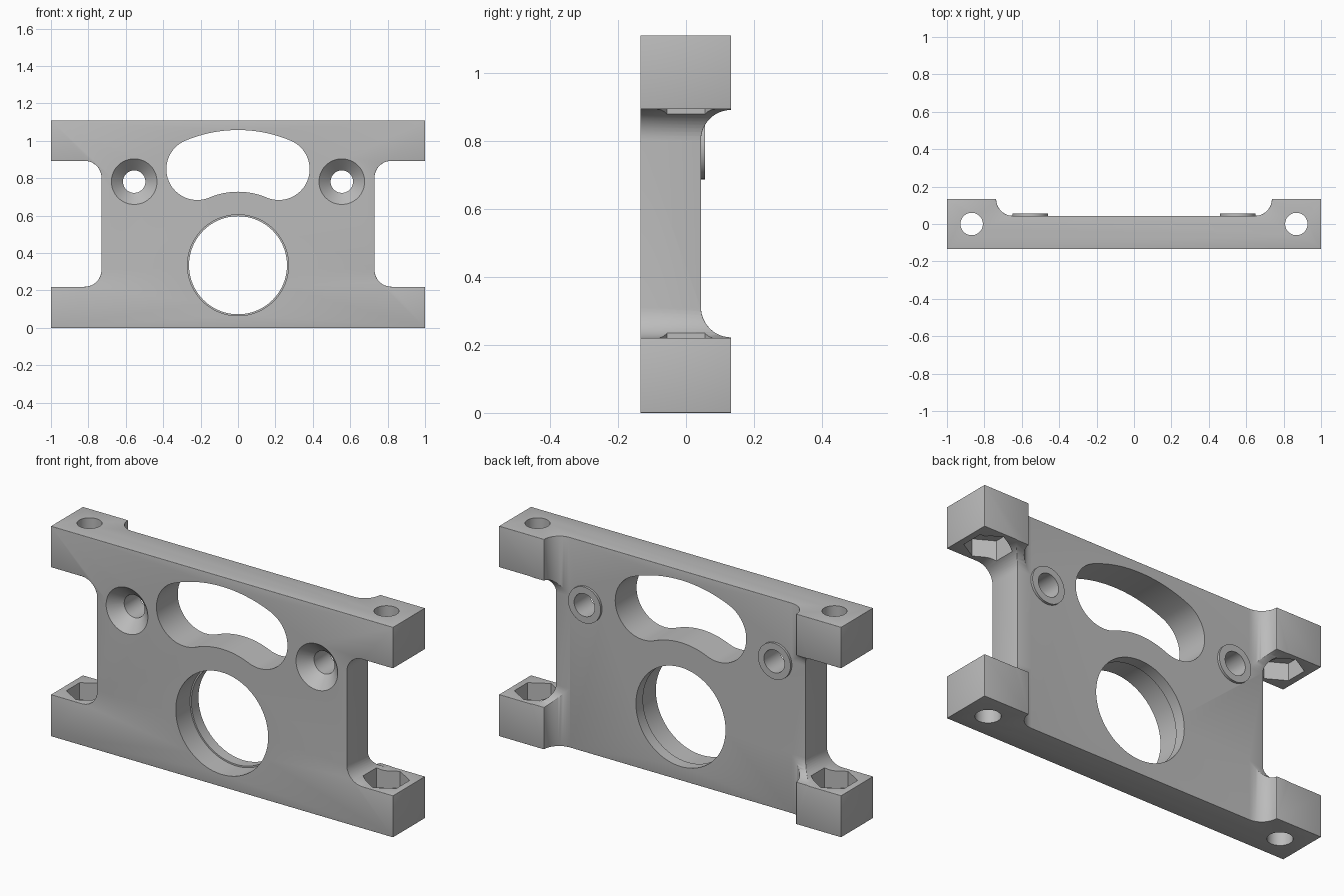
import bpy, bmesh
from math import sin, cos, pi, radians
from mathutils import Vector

old = bpy.data.objects.get("Cube")
if old:
    bpy.data.objects.remove(old)

# Main sizes
HEIGHT, FRONT, BACK, FLOOR = 1.11, -0.134, 0.133, 0.044
ARM_LOW, ARM_HIGH = 0.22, 0.893
WAIST, FILLET = 0.73, 0.09
BORE_Z, SCREW_X, SCREW_Z, BOLT_X = 0.335, 0.555, 0.782, 0.868

grey = bpy.data.materials.new("plain_grey")
grey.use_nodes = True
grey.diffuse_color = (0.5, 0.5, 0.5, 1)
grey.node_tree.nodes["Principled BSDF"].inputs["Base Color"].default_value = (0.5, 0.5, 0.5, 1)

# Ways of placing a 2D profile (a, b) at depth c
ALONG_X = lambda a, b, c: (c, a, b)
ALONG_Y = lambda a, b, c: (a, c, b)
ALONG_Z = lambda a, b, c: (a, b, c)


def arc(cx, cy, r, start, end, steps=12):
    angles = [radians(start + (end - start) * i / steps) for i in range(steps + 1)]
    return [(cx + r * cos(t), cy + r * sin(t)) for t in angles]


def circle(cx, cy, r, sides=64, turn=0):
    return arc(cx, cy, r, turn, turn + 360, sides)[:-1]


def loft(name, place, *sections):
    """Solid skinned through matching (profile, depth) sections."""
    bm = bmesh.new()
    rings = [[bm.verts.new(place(a, b, c)) for a, b in pts] for pts, c in sections]
    n = len(rings[0])
    for low, high in zip(rings, rings[1:]):
        for i in range(n):
            j = (i + 1) % n
            bm.faces.new((low[i], low[j], high[j], high[i]))
    bm.faces.new(rings[0])
    bm.faces.new(rings[-1])
    bmesh.ops.recalc_face_normals(bm, faces=bm.faces)
    mesh = bpy.data.meshes.new(name)
    bm.to_mesh(mesh)
    bm.free()
    mesh.materials.append(grey)
    obj = bpy.data.objects.new(name, mesh)
    bpy.context.collection.objects.link(obj)
    return obj


def prism(name, place, pts, low, high):
    return loft(name, place, (pts, low), (pts, high))


def bake(obj):
    graph = bpy.context.evaluated_depsgraph_get()
    mesh = bpy.data.meshes.new_from_object(obj.evaluated_get(graph))
    obj.modifiers.clear()
    obj.data = mesh


def cut(obj, cutter, operation="DIFFERENCE"):
    mod = obj.modifiers.new("cut", "BOOLEAN")
    mod.operation, mod.solver, mod.object = operation, "EXACT", cutter
    bake(obj)
    bpy.data.objects.remove(cutter)


# Plate outline: wide bars top and bottom with a filleted waist
fx = WAIST + FILLET
side = [(1, 0), (1, ARM_LOW)]
side += arc(fx, ARM_LOW + FILLET, FILLET, 270, 180)
side += arc(fx, ARM_HIGH - FILLET, FILLET, 180, 90)
side += [(1, ARM_HIGH), (1, HEIGHT)]
outline = side + [(-x, z) for x, z in reversed(side)]
plate = prism("mounting_plate", ALONG_Y, outline, FRONT, BACK)

# Back recess across the middle, leaving thick corner blocks
r = BACK - FLOOR
half = [(0.737, 0.3)] + arc(0.737 - r, BACK, r, 0, -90)
recess = half + [(-x, y) for x, y in reversed(half)]
cut(plate, prism("recess_cutter", ALONG_Z, recess, -1, 2))

# Back recess along the waist, curving out to the blocks
low, high = ARM_LOW + 0.002, ARM_HIGH - 0.002
waist = [(0.3, low)] + arc(BACK, low + r, r, 270, 180)
waist += arc(BACK, high - r, r, 180, 90) + [(0.3, high)]
cut(plate, prism("waist_cutter", ALONG_X, waist, -2, 2))

# Softened outer edges
bm = bmesh.new()
bm.from_mesh(plate.data)
bmesh.ops.remove_doubles(bm, verts=bm.verts, dist=0.0005)
bmesh.ops.dissolve_limit(bm, angle_limit=radians(0.5), verts=bm.verts, edges=bm.edges)
bm.to_mesh(plate.data)
bm.free()
bevel = plate.modifiers.new("soft_edges", "BEVEL")
bevel.width, bevel.segments = 0.014, 3
bevel.limit_method, bevel.angle_limit = "ANGLE", radians(50)
bake(plate)

# Raised rings round the screw holes
for s in (-1, 1):
    ring = prism("ring", ALONG_Y, circle(s * SCREW_X, SCREW_Z, 0.095), 0, 0.056)
    cut(plate, ring, "UNION")

# Stepped round bore
for radius, start, end in ((0.27, -1, -0.015), (0.262, -1, 1)):
    cut(plate, prism("bore_cutter", ALONG_Y, circle(0, BORE_Z, radius, 96), start, end))

# Kidney slot concentric with the bore
mid, width, sweep = 0.558, 0.165, 23
ends = [(s * mid * sin(radians(sweep)), BORE_Z + mid * cos(radians(sweep))) for s in (1, -1)]
kidney = arc(0, BORE_Z, mid + width, 90 - sweep, 90 + sweep, 24)
kidney += arc(*ends[1], width, 90 + sweep, 270 + sweep, 32)[1:]
kidney += arc(0, BORE_Z, mid - width, 90 + sweep, 90 - sweep, 16)[1:]
kidney += arc(*ends[0], width, 270 - sweep, 450 - sweep, 32)[1:-1]
cut(plate, prism("slot_cutter", ALONG_Y, kidney, -1, 1))

for s in (-1, 1):
    # Countersunk screw hole
    wide, narrow = (circle(s * SCREW_X, SCREW_Z, q) for q in (0.132, 0.06))
    cut(plate, loft("screw_cutter", ALONG_Y, (wide, FRONT - 0.01),
                    (narrow, FRONT + 0.062), (narrow, 1)))
    # Upright bolt hole with a hexagonal nut pocket in each arm
    cut(plate, prism("bolt_cutter", ALONG_Z, circle(s * BOLT_X, 0, 0.06, 48), -1, 2))
    nut = circle(s * BOLT_X, 0, 0.112, 6, 30)
    for z0, z1 in ((ARM_LOW - 0.09, ARM_LOW + 0.1), (ARM_HIGH - 0.1, ARM_HIGH + 0.09)):
        cut(plate, prism("nut_cutter", ALONG_Z, nut, z0, z1))

bpy.context.view_layer.objects.active = plate
plate.select_set(True)
bpy.ops.object.shade_smooth_by_angle(angle=radians(35))
